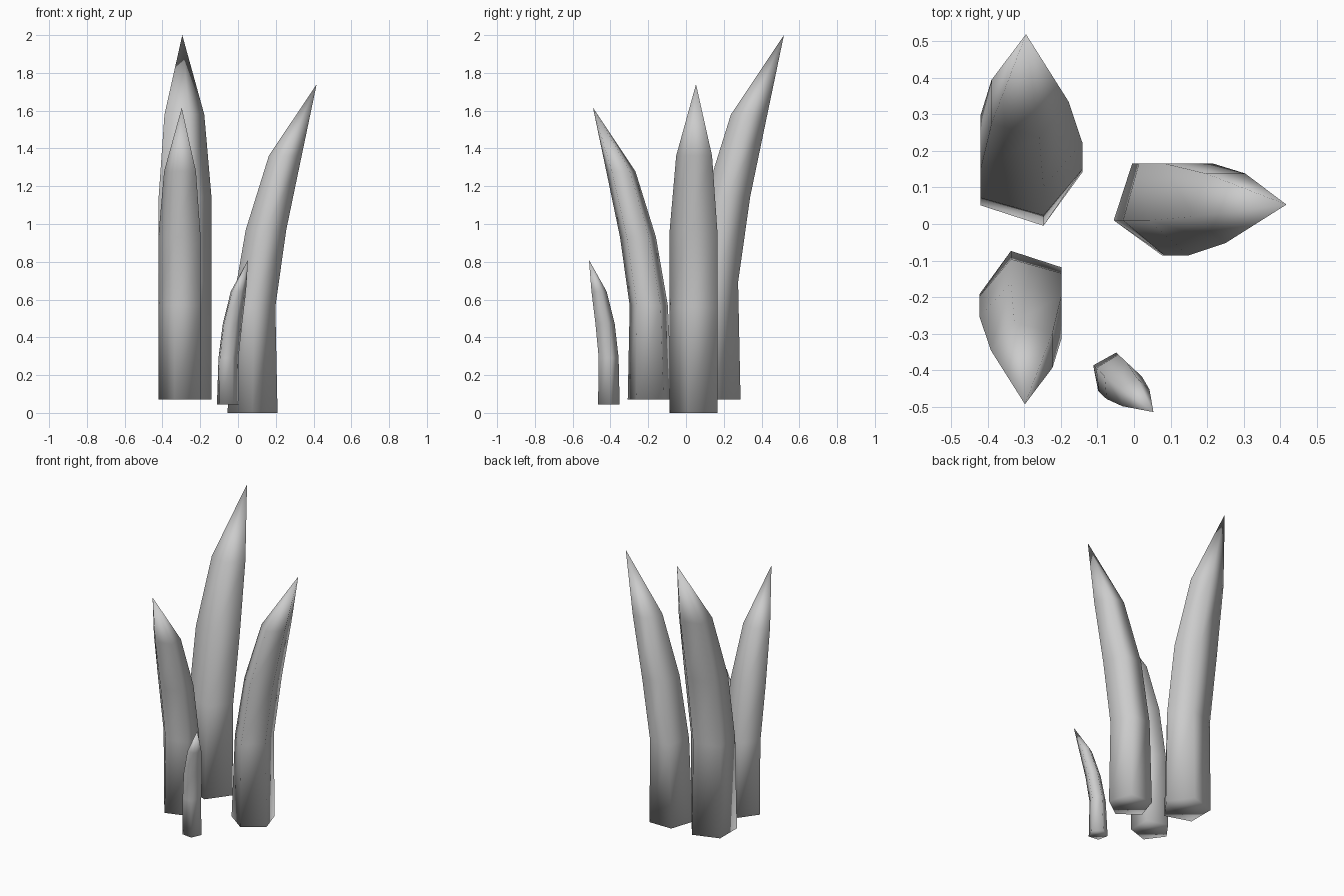
import bpy
import bmesh
from math import cos, sin, radians

if "Cube" in bpy.data.objects:
    bpy.data.objects.remove(bpy.data.objects["Cube"])

# Shared spike profile: height, lean offset, radius, squash along the lean (fractions)
RINGS = [(0.0, 0.0, 1.0, 1.0),
         (0.322, 0.02, 1.0, 0.86),
         (0.557, 0.21, 1.0, 0.81),
         (0.782, 0.51, 0.755, 0.87)]
LEAN, RADIUS = 0.195, 0.08


def spike(name, base, height, lean_angle):
    """Five-sided curved spike, leaning towards lean_angle."""
    bm = bmesh.new()
    loops = []
    for h, off, r, squash in RINGS:
        loop = []
        for k in range(5):
            a = radians(54 + 72 * k)
            loop.append(bm.verts.new((off * LEAN + r * RADIUS * squash * cos(a),
                                      r * RADIUS * sin(a), h)))
        loops.append(loop)
    tip = bm.verts.new((LEAN, 0, 1))
    for low, high in zip(loops, loops[1:]):
        for k in range(5):
            j = (k + 1) % 5
            bm.faces.new((low[k], low[j], high[j], high[k]))
    for k in range(5):
        bm.faces.new((loops[-1][k], loops[-1][(k + 1) % 5], tip))
    # base cap
    bm.faces.new(loops[0][::-1])
    for f in bm.faces:
        f.smooth = True
    mesh = bpy.data.meshes.new(name)
    bm.to_mesh(mesh)
    bm.free()
    obj = bpy.data.objects.new(name, mesh)
    obj.location = base
    obj.scale = (height,) * 3
    obj.rotation_euler.z = radians(lean_angle)
    bpy.context.collection.objects.link(obj)


spike("tall_spike", (-0.295, 0.142, 0.07), 1.93, 90)
spike("right_spike", (0.077, 0.053, 0.0), 1.74, 0)
spike("front_spike", (-0.298, -0.191, 0.07), 1.545, -90)
spike("small_spike", (-0.056, -0.412, 0.045), 0.765, -43)
